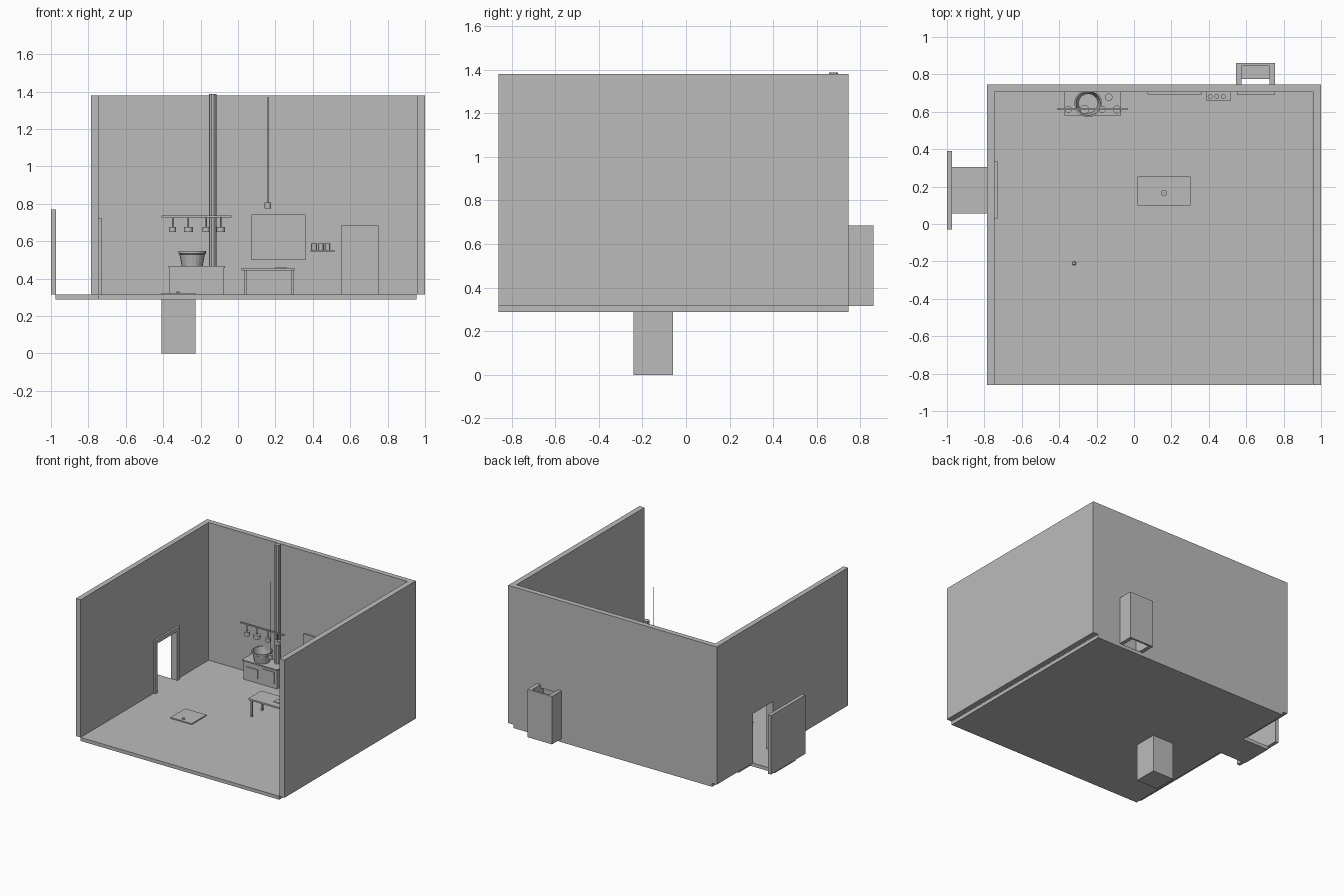
import bpy, bmesh, math
from mathutils import Vector

if "Cube" in bpy.data.objects:
    bpy.data.objects.remove(bpy.data.objects["Cube"])

grey = bpy.data.materials.new("plain_grey")
grey.use_nodes = True
GREY = (0.5, 0.5, 0.5, 1)
grey.diffuse_color = GREY
grey.node_tree.nodes["Principled BSDF"].inputs["Base Color"].default_value = GREY


def finish(name, bm):
    bmesh.ops.recalc_face_normals(bm, faces=bm.faces)
    mesh = bpy.data.meshes.new(name)
    bm.to_mesh(mesh)
    bm.free()
    mesh.materials.append(grey)
    ob = bpy.data.objects.new(name, mesh)
    bpy.context.collection.objects.link(ob)
    return ob


def extrude(name, outline, axis, lo, hi):
    """Extrude a 2D outline along one axis, from lo to hi."""
    bm = bmesh.new()
    place = {"x": lambda a, b: (lo, a, b), "y": lambda a, b: (a, lo, b),
             "z": lambda a, b: (a, b, lo)}[axis]
    face = bm.faces.new([bm.verts.new(place(a, b)) for a, b in outline])
    new = bmesh.ops.extrude_face_region(bm, geom=[face])["geom"]
    shift = Vector([hi - lo if k == axis else 0 for k in "xyz"])
    bmesh.ops.translate(bm, vec=shift, verts=[v for v in new if isinstance(v, bmesh.types.BMVert)])
    return finish(name, bm)


def box(name, x0, x1, y0, y1, z0, z1):
    return extrude(name, [(x0, y0), (x1, y0), (x1, y1), (x0, y1)], "z", z0, z1)


def lathe(name, x, y, profile, sides=16):
    """Spin (radius, height) points about a vertical axis."""
    bm = bmesh.new()
    rings = []
    for r, z in profile:
        rings.append([bm.verts.new((x + r * math.cos(i * math.tau / sides),
                                    y + r * math.sin(i * math.tau / sides), z))
                      for i in range(sides)])
    for a, b in zip(rings, rings[1:]):
        for i in range(sides):
            j = (i + 1) % sides
            bm.faces.new((a[i], a[j], b[j], b[i]))
    bm.faces.new(rings[0])
    bm.faces.new(rings[-1])
    return finish(name, bm)


def arch(a0, a1, b0, b1, low, top, hole_top):
    """Panel outline a0..b1 with an opening a1..b0 at its foot."""
    return [(a0, low), (a1, low), (a1, hole_top), (b0, hole_top),
            (b0, low), (b1, low), (b1, top), (a0, top)]


FLOOR, TOP = 0.315, 1.38
FRONT, BACK, INNER = -0.86, 0.745, 0.705

# Floor with a tongue running out through the doorway
extrude("floor", [(-0.745, FRONT), (0.955, FRONT), (0.955, BACK), (-0.745, BACK),
                  (-0.745, 0.305), (-0.975, 0.305), (-0.975, 0.055), (-0.745, 0.055)],
        "z", 0.288, FLOOR)

# Walls
box("right_hand_wall", 0.957, 1.0, FRONT, INNER, FLOOR, TOP)
extrude("door_wall", arch(FRONT, 0.055, 0.305, INNER, FLOOR, TOP, 0.695), "x", -0.785, -0.745)
extrude("back_wall", arch(-0.785, 0.575, 0.725, 1.0, FLOOR, TOP, 0.66), "y", INNER, BACK)

# Doorway
extrude("door_frame", arch(0.03, 0.06, 0.3, 0.335, FLOOR, 0.725, 0.695), "x", -0.746, -0.73)
box("outer_screen", -1.0, -0.973, -0.03, 0.39, FLOOR, 0.77)

# Closet behind the back wall
extrude("closet_shell", [(0.545, BACK), (0.575, BACK), (0.575, 0.845), (0.725, 0.845),
                         (0.725, BACK), (0.755, BACK), (0.755, 0.86), (0.545, 0.86)],
        "z", FLOOR, 0.685)
box("closet_door", 0.55, 0.752, 0.69, INNER, FLOOR, 0.685)
box("closet_seat", 0.575, 0.725, 0.775, 0.845, 0.44, 0.455)
lathe("seat_lid", 0.69, 0.79, [(0.013, 0.455), (0.013, 0.463)])

# Cellar shaft and hatch
box("cellar_shaft", -0.41, -0.228, -0.24, -0.06, 0.0, 0.288)
box("hatch", -0.41, -0.228, -0.24, -0.06, FLOOR, 0.323)
lathe("hatch_knob", -0.32, -0.21, [(0.011, 0.323), (0.008, 0.331)], 8)

# Stove with pot and flue
box("stove_body", -0.365, -0.077, 0.588, INNER, FLOOR, 0.458)
box("stove_top", -0.372, -0.07, 0.58, INNER, 0.458, 0.467)
for x0, x1, z0, z1 in ((-0.34, -0.24, 0.35, 0.42), (-0.2, -0.1, 0.35, 0.44)):
    box("stove_door", x0, x1, 0.582, 0.588, z0, z1)
lathe("pot", -0.245, 0.645, [(0.056, 0.467), (0.068, 0.53), (0.074, 0.535), (0.074, 0.547),
                             (0.066, 0.547), (0.052, 0.48)], 20)
lathe("stove_pipe", -0.135, 0.677, [(0.021, 0.467), (0.021, 1.387)], 10)

# Hanging rack with pans
box("rack_bar", -0.41, -0.035, 0.61, 0.62, 0.728, 0.738)
for x, r in ((-0.35, 0.019), (-0.265, 0.024), (-0.17, 0.019), (-0.092, 0.022)):
    lathe("pan_hook", x, 0.612, [(0.004, 0.675), (0.004, 0.73)], 6)
    lathe("hanging_pan", x, 0.612, [(r, 0.648), (r, 0.677)], 12)

# Table
box("table_top", 0.02, 0.302, 0.098, 0.255, 0.443, 0.456)
for x in (0.033, 0.285):
    for y in (0.108, 0.233):
        box("table_leg", x, x + 0.012, y, y + 0.012, FLOOR, 0.443)
box("table_board", 0.2, 0.26, 0.15, 0.2, 0.456, 0.461)

# Hanging lamp
lathe("lamp_cord", 0.16, 0.165, [(0.0025, 0.805), (0.0025, 1.37)], 6)
lathe("lamp_shade", 0.16, 0.165, [(0.017, 0.775), (0.017, 0.808)], 12)

# Wall board, and shelf with jars
box("wall_board", 0.073, 0.36, 0.693, INNER, 0.5, 0.742)
box("wall_shelf", 0.388, 0.515, 0.657, INNER, 0.543, 0.552)
for x in (0.407, 0.443, 0.479):
    lathe("shelf_jar", x, 0.682, [(0.013, 0.552), (0.013, 0.588)], 12)
